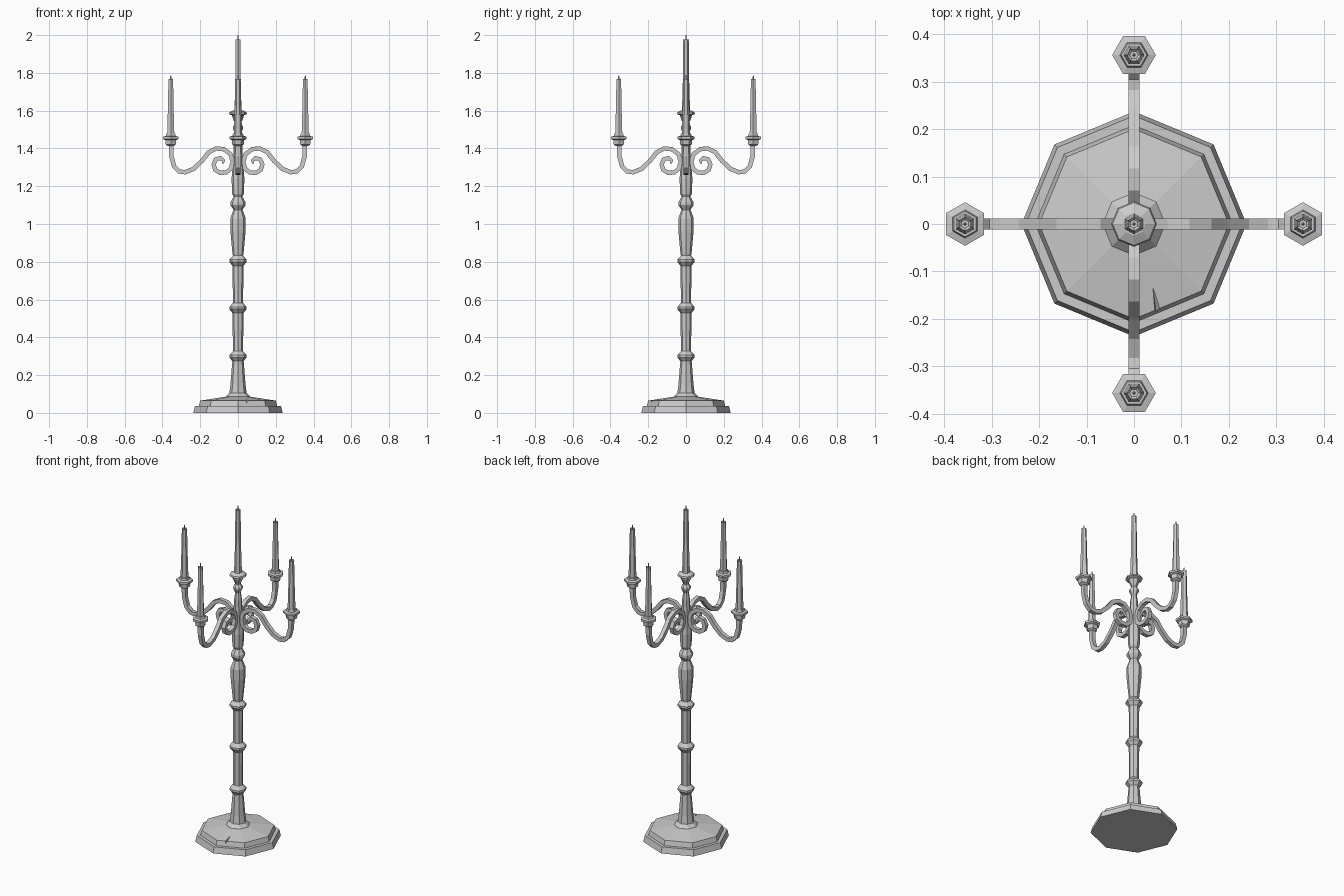
import bpy, bmesh
from math import pi, cos, sin
from mathutils import Vector, Matrix

if "Cube" in bpy.data.objects:
    bpy.data.objects.remove(bpy.data.objects["Cube"])


def finish(bm, name):
    bmesh.ops.recalc_face_normals(bm, faces=bm.faces)
    me = bpy.data.meshes.new(name)
    bm.to_mesh(me)
    bm.free()
    ob = bpy.data.objects.new(name, me)
    bpy.context.collection.objects.link(ob)
    return ob


def lathe(name, profile, sides, phase=0.0, matrix=Matrix()):
    """Closed faceted turning from (radius, z) pairs."""
    bm = bmesh.new()
    rings = [[bm.verts.new(matrix @ Vector((r * cos(phase + 2 * pi * k / sides),
                                            r * sin(phase + 2 * pi * k / sides), z)))
              for k in range(sides)] for r, z in profile]
    for a, b in zip(rings, rings[1:]):
        for k in range(sides):
            n = (k + 1) % sides
            bm.faces.new((a[k], a[n], b[n], b[k]))
    bm.faces.new(rings[0])
    bm.faces.new(rings[-1])
    return finish(bm, name)


def scroll_bar(name, path, width, matrix):
    """Square bar along (x, z, half thickness) points in the xz plane."""
    bm = bmesh.new()
    pts = [Vector((x, 0, z)) for x, z, _ in path]
    rings = []
    for i, p in enumerate(pts):
        t = (pts[min(i + 1, len(pts) - 1)] - pts[max(i - 1, 0)]).normalized()
        n = Vector((-t.z, 0, t.x)) * path[i][2]
        w = Vector((0, width / 2, 0))
        rings.append([bm.verts.new(matrix @ (p + o)) for o in (n + w, n - w, -n - w, w - n)])
    for a, b in zip(rings, rings[1:]):
        for k in range(4):
            n = (k + 1) % 4
            bm.faces.new((a[k], a[n], b[n], b[k]))
    bm.faces.new(rings[0])
    bm.faces.new(rings[-1])
    return finish(bm, name)


# stepped octagonal base
base = lathe("base", [(0.237, 0), (0.228, 0.036), (0.208, 0.036), (0.2, 0.065), (0.05, 0.088)], 8)

# chipped notch in the base edge
bm = bmesh.new()
for co in ((0.036, -0.105, 0.084), (0.04, -0.215, 0.09), (0.086, -0.2, 0.09), (0.05, -0.21, 0.042)):
    bm.verts.new(co)
bmesh.ops.convex_hull(bm, input=bm.verts)
chip = finish(bm, "notch_cutter")
chip.hide_render = True
chip.hide_viewport = True
cut = base.modifiers.new("notch", "BOOLEAN")
cut.operation = "DIFFERENCE"
cut.solver = "EXACT"
cut.object = chip

# turned column with collars, bulb and top knob
column = [(0.066, 0.08), (0.066, 0.086), (0.046, 0.105), (0.04, 0.15), (0.03, 0.275)]
for z in (0.3, 0.555, 0.805):
    column += [(0.029, z - 0.027), (0.046, z - 0.006), (0.046, z + 0.006), (0.027, z + 0.027)]
column += [(0.03, 0.85), (0.041, 0.97), (0.041, 1.03), (0.024, 1.075),
           (0.04, 1.1), (0.04, 1.115), (0.023, 1.145), (0.031, 1.16), (0.034, 1.24),
           (0.026, 1.33), (0.022, 1.44), (0.015, 1.48), (0.027, 1.505), (0.027, 1.515), (0.014, 1.535)]
lathe("column", column, 8)

# central cup and candle
lathe("centre_cup", [(0.014, 1.53), (0.03, 1.565), (0.031, 1.575), (0.048, 1.582),
                     (0.045, 1.592), (0.024, 1.602)], 8)


def candle(name, z0, z1, matrix=Matrix()):
    lathe(name, [(0.022, z0), (0.019, z0 + 0.09), (0.016, z0 + 0.2), (0.0145, z1 - 0.028),
                 (0.015, z1 - 0.022), (0.009, z1 - 0.027)], 6, pi / 6, matrix)
    lathe(name + "_wick", [(0.004, z1 - 0.03), (0.002, z1)], 4, 0, matrix)


candle("centre_candle", 1.59, 2.0)

# four scrolled arms, each with a cup and a candle
T = 0.012
arm = [(0.355, 1.425, T), (0.353, 1.36, T), (0.338, 1.305, T), (0.31, 1.278, T), (0.28, 1.274, T),
       (0.235, 1.292, T), (0.19, 1.335, T), (0.155, 1.38, T), (0.115, 1.4, T), (0.075, 1.396, T),
       (0.04, 1.37, T), (0.028, 1.33, T), (0.037, 1.293, T), (0.062, 1.273, T), (0.095, 1.271, T),
       (0.121, 1.287, T), (0.129, 1.316, T), (0.117, 1.343, T), (0.092, 1.349, T),
       (0.076, 1.335, 0.009), (0.08, 1.318, 0.003)]
cup = [(0.016, 1.412), (0.03, 1.42), (0.033, 1.444), (0.046, 1.45), (0.046, 1.462),
       (0.03, 1.466), (0.027, 1.478)]
for i, side in enumerate(("right", "back", "left", "front")):
    turn = Matrix.Rotation(i * pi / 2, 4, "Z")
    place = turn @ Matrix.Translation((0.356, 0, 0))
    scroll_bar(side + "_arm", arm, 0.024, turn)
    lathe(side + "_cup", cup, 6, pi / 6, place)
    candle(side + "_candle", 1.47, 1.79, place)
